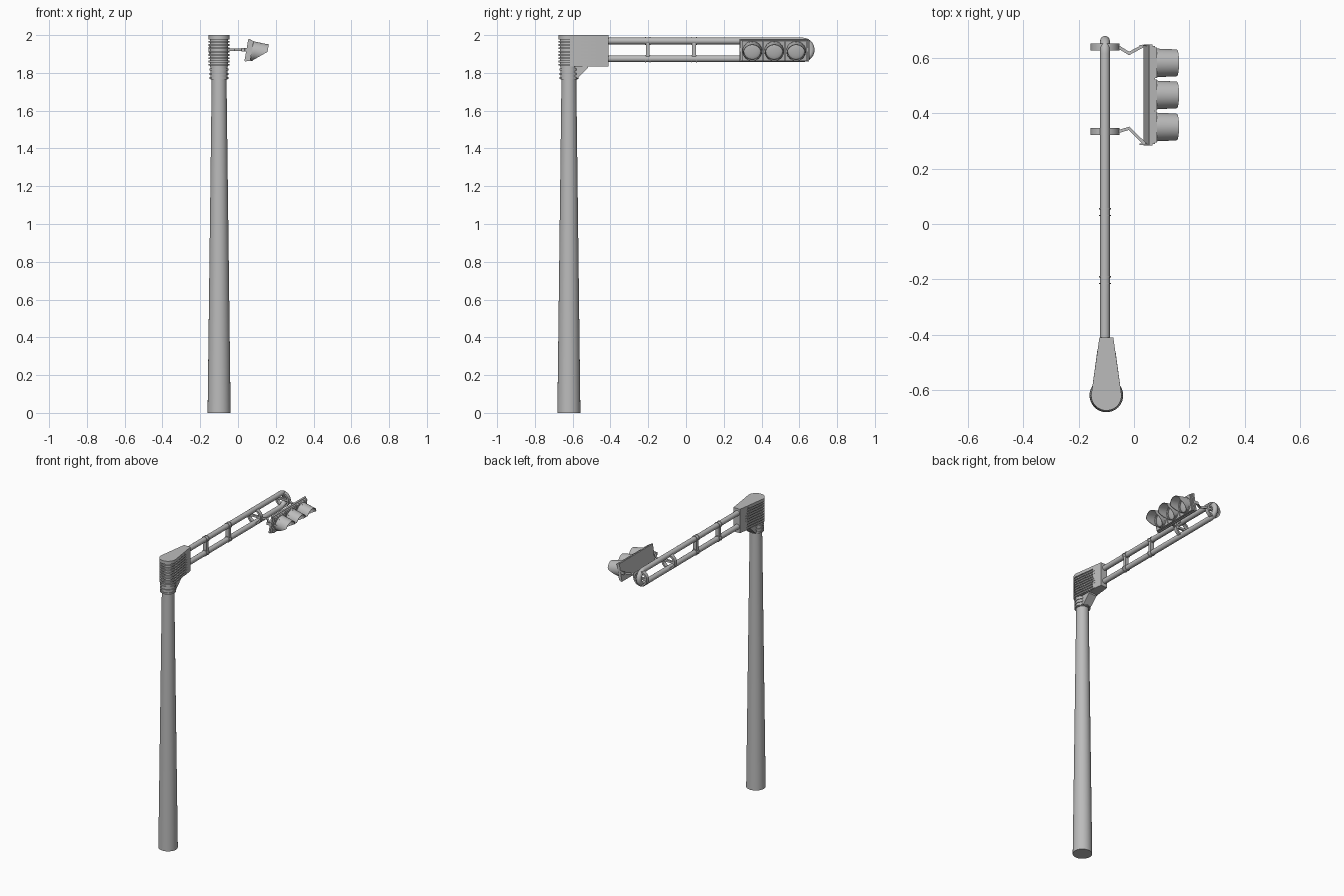
import bpy, bmesh, math
from mathutils import Vector, Matrix

cube = bpy.data.objects.get("Cube")
if cube:
    bpy.data.objects.remove(cube, do_unlink=True)

grey = bpy.data.materials.new("galvanised grey")
grey.use_nodes = True
GREY = (0.5, 0.5, 0.5, 1)
grey.diffuse_color = GREY
grey.node_tree.nodes["Principled BSDF"].inputs["Base Color"].default_value = GREY

X, Y = -0.105, -0.62       # arm axis and pole axis
PX = -0.10
MID, GAP = 1.922, 0.047    # arm centre height, half spacing of its tubes


def finish(name, bm, smooth=True):
    bmesh.ops.recalc_face_normals(bm, faces=bm.faces)
    mesh = bpy.data.meshes.new(name)
    bm.to_mesh(mesh)
    bm.free()
    ob = bpy.data.objects.new(name, mesh)
    bpy.context.collection.objects.link(ob)
    mesh.materials.append(grey)
    if smooth:
        bpy.ops.object.select_all(action='DESELECT')
        ob.select_set(True)
        bpy.context.view_layer.objects.active = ob
        bpy.ops.object.shade_smooth_by_angle(angle=math.radians(35))
    return ob


def loft(bm, sections, closed=False):
    """Skin equal-length rings of points; cap both ends or join them."""
    rings = [[bm.verts.new(p) for p in s] for s in sections]
    n = len(rings[0])
    pairs = list(zip(rings, rings[1:]))
    if closed:
        pairs.append((rings[-1], rings[0]))
    else:
        bm.faces.new(rings[0])
        bm.faces.new(rings[-1])
    for a, b in pairs:
        for i in range(n):
            j = (i + 1) % n
            bm.faces.new((a[i], a[j], b[j], b[i]))


def circle(center, r, axis, n=32):
    rot = Vector((0, 0, 1)).rotation_difference(Vector(axis))
    return [Vector(center) + rot @ Vector((r * math.cos(t), r * math.sin(t), 0))
            for t in (i * math.tau / n for i in range(n))]


def rod(bm, a, b, r, r2=None, n=32):
    a, b = Vector(a), Vector(b)
    loft(bm, [circle(a, r, b - a, n), circle(b, r if r2 is None else r2, b - a, n)])


def box(bm, center, size, rot=None):
    m = Matrix.Translation(center) @ (rot or Matrix()) @ Matrix.Diagonal((*size, 1))
    bmesh.ops.create_cube(bm, size=1, matrix=m)


def ring(bm, center, axis, r, inner, depth, n=40):
    c, d = Vector(center), Vector(axis).normalized() * depth / 2
    loft(bm, [circle(c + s * d, q, axis, n) for s, q in
              ((-1, r), (1, r), (1, inner), (-1, inner))], closed=True)


# Tapered pole
bm = bmesh.new()
rod(bm, (PX, Y, 0), (PX, Y, 1.78), 0.061, 0.039, 48)
finish("pole", bm)


# Teardrop head: core, stacked ribs, solid nose and cap
def teardrop(z, r, nose, half):
    arc = [math.pi + math.pi * i / 24 for i in range(25)]
    pts = [(PX + r * math.cos(t), Y + r * math.sin(t), z) for t in arc]
    return pts + [(PX + half, nose, z), (PX - half, nose, z)]


bm = bmesh.new()
loft(bm, [teardrop(z, 0.047, -0.42, 0.022) for z in (1.835, 1.995)])
finish("head_core", bm)
bm = bmesh.new()
for i in range(9):
    z = 1.838 + i * 0.0175
    loft(bm, [teardrop(h, 0.055, -0.46, 0.033) for h in (z, z + 0.009)])
finish("head_ribs", bm)
bm = bmesh.new()
loft(bm, [teardrop(z, 0.055, -0.41, 0.025) for z in (1.985, 2.0)])
finish("head_cap", bm)
bm = bmesh.new()
loft(bm, [[(PX + s * w, y, z) for s, w, y in
           ((-1, 0.034, -0.475), (1, 0.034, -0.475), (1, 0.025, -0.41), (-1, 0.025, -0.41))]
          for z in (1.835, 2.0)])
finish("head_nose", bm, False)

# Collar with raised bands and the gusset beneath the head
bm = bmesh.new()
rod(bm, (PX, Y, 1.765), (PX, Y, 1.84), 0.045)
for z in (1.768, 1.79, 1.812):
    rod(bm, (PX, Y, z), (PX, Y, z + 0.01), 0.05)
finish("collar", bm)
bm = bmesh.new()
loft(bm, [[(PX + s * 0.03, y, z) for y, z in
           ((-0.62, 1.77), (-0.575, 1.77), (-0.52, 1.825), (-0.52, 1.84), (-0.62, 1.84))]
          for s in (-1, 1)])
finish("gusset", bm, False)

# Twin tube arm as one hairpin
path = [(-0.44, GAP)] + [(0.616 + GAP * math.sin(t), GAP * math.cos(t))
                         for t in (math.pi * i / 20 for i in range(21))] + [(-0.44, -GAP)]
pts = [Vector((X, y, MID + z)) for y, z in path]
bm = bmesh.new()
sections = []
for i, p in enumerate(pts):
    d = (pts[min(i + 1, len(pts) - 1)] - pts[max(i - 1, 0)]).normalized()
    if i in (1, len(pts) - 2):
        d = Vector((0, 1 if i == 1 else -1, 0))
    side, up = Vector((1, 0, 0)), d.cross(Vector((1, 0, 0)))
    sections.append([p + 0.0175 * (side * math.cos(t) + up * math.sin(t))
                     for t in (k * math.tau / 24 for k in range(24))])
loft(bm, sections)
finish("arm_tubes", bm)

# Arm struts with thin clamp bands on both tubes
for name, y in (("inner", -0.203), ("outer", 0.043)):
    bm = bmesh.new()
    box(bm, (X, y, MID), (0.026, 0.02, 2 * GAP))
    for dy in (-0.012, 0.012):
        for s in (-1, 1):
            rod(bm, (X, y + dy - 0.002, MID + s * GAP), (X, y + dy + 0.002, MID + s * GAP), 0.021)
    finish("arm_strut_" + name, bm)

# Signal mounts: ring clamp, bent link and end plate
for name, y, link, plate in (
        ("near", 0.335, ((-0.055, 0.335), (-0.018, 0.346), (0.037, 0.292)), 0.289),
        ("far", 0.64, ((-0.055, 0.64), (-0.018, 0.617), (0.03, 0.643)), 0.646)):
    bm = bmesh.new()
    ring(bm, (X, y, MID), (0, 1, 0), 0.052, 0.04, 0.025)
    box(bm, (X, y, MID), (0.085, 0.014, 0.014))
    for a, b in zip(link, link[1:]):
        a, b = Vector((*a, MID)), Vector((*b, MID))
        d = b - a
        box(bm, (a + b) / 2, (d.length + 0.006, 0.011, 0.012),
            Matrix.Rotation(math.atan2(d.y, d.x), 4, 'Z'))
    box(bm, (0.04, plate, MID), (0.042, 0.005, 0.02))
    finish("signal_mount_" + name, bm)

# Signal, modelled facing +x about its own origin, then tipped downward
tilt = Matrix.Translation((0.062, 0.467, MID - 0.004)) @ Matrix.Rotation(math.radians(10), 4, 'Y')
LENSES = (-0.116, 0, 0.116)


def place(name, bm, smooth=True):
    bm.transform(tilt)
    return finish(name, bm, smooth)


bm = bmesh.new()
box(bm, (-0.006, 0, 0), (0.02, 0.356, 0.112))
box(bm, (-0.012, 0, 0), (0.012, 0.366, 0.12))
for y in LENSES:
    box(bm, (0.006, y, 0), (0.012, 0.111, 0.108))
place("signal_housing", bm, False)

bm = bmesh.new()
for y in LENSES:
    ring(bm, (0.016, y, 0), (1, 0, 0), 0.052, 0.045, 0.014)
    dome = bmesh.ops.create_uvsphere(bm, u_segments=24, v_segments=12, radius=0.046)["verts"]
    bmesh.ops.transform(bm, verts=dome, matrix=Matrix.Translation((0.011, y, 0))
                        @ Matrix.Diagonal((0.2, 1, 1, 1)))
place("signal_lenses", bm)

# Cutaway visors: long over the top, short underneath
bm = bmesh.new()
for y in LENSES:
    rows = []
    for k in range(40):
        t = k * math.tau / 40
        c, s = math.cos(t), math.sin(t)
        reach = 0.026 + 0.068 * min(1, max(0, (s + 0.95) / 1.15))
        rows.append([(x, y + r * c, r * s) for x, r in
                     ((0.01, 0.052), (reach, 0.049), (reach, 0.046), (0.01, 0.049))])
    loft(bm, rows, closed=True)
place("signal_visors", bm)
